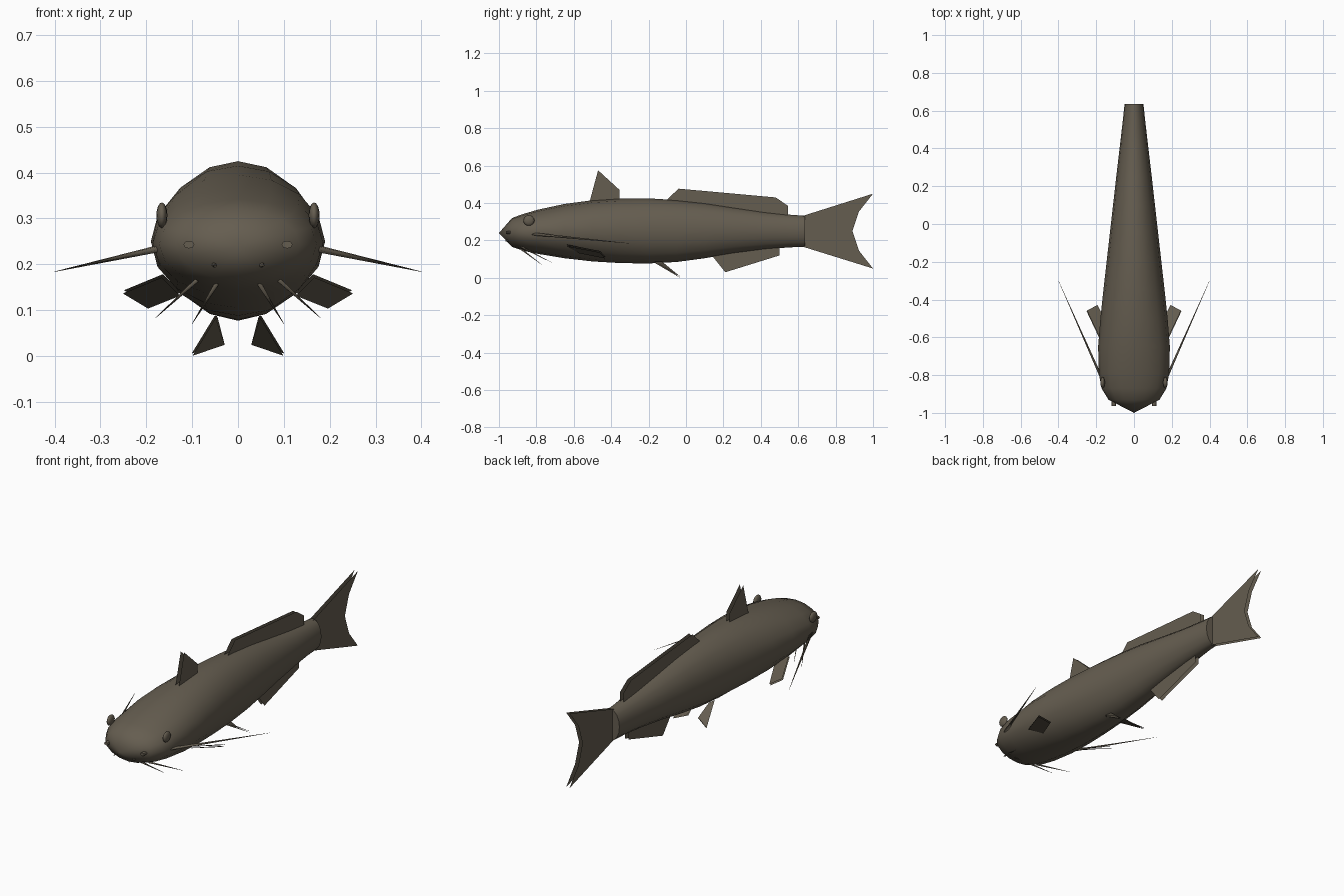
import bpy, bmesh, math
from mathutils import Vector

if "Cube" in bpy.data.objects:
    bpy.data.objects.remove(bpy.data.objects["Cube"])

skin = bpy.data.materials.new("olive brown skin")
skin.use_nodes = True
colour = (0.13, 0.11, 0.08, 1)
skin.diffuse_color = colour
bsdf = skin.node_tree.nodes["Principled BSDF"]
bsdf.inputs["Base Color"].default_value = colour
bsdf.inputs["Roughness"].default_value = 0.8


def finish(name, bm, smooth=False):
    """Turn a bmesh into a named object."""
    mesh = bpy.data.meshes.new(name)
    bm.to_mesh(mesh)
    bm.free()
    mesh.materials.append(skin)
    ob = bpy.data.objects.new(name, mesh)
    bpy.context.collection.objects.link(ob)
    for p in mesh.polygons:
        p.use_smooth = smooth
    return ob


def sheet(name, points, gap):
    """Fin made of two thin open sheets."""
    bm = bmesh.new()
    bm.faces.new([bm.verts.new(p) for p in points])
    ob = finish(name, bm)
    mod = ob.modifiers.new("sheets", "SOLIDIFY")
    mod.thickness = gap
    mod.offset = 0
    mod.use_rim = False
    return ob


def spike(name, start, end, radius):
    """Slim tapering cone between two points."""
    a, b = Vector(start), Vector(end)
    bm = bmesh.new()
    bmesh.ops.create_cone(bm, cap_ends=True, segments=6, radius1=radius,
                          radius2=0.0005, depth=(b - a).length)
    rot = (b - a).to_track_quat("Z", "Y").to_matrix()
    for v in bm.verts:
        v.co = rot @ v.co + (a + b) / 2
    return finish(name, bm, True)


# Body: lofted ellipses as (y, half width, bottom, top)
sections = [(-0.93, 0.135, 0.165, 0.32), (-0.87, 0.172, 0.145, 0.342),
            (-0.79, 0.186, 0.128, 0.365), (-0.65, 0.19, 0.105, 0.395),
            (-0.5, 0.178, 0.088, 0.415), (-0.35, 0.162, 0.079, 0.425),
            (-0.2, 0.145, 0.077, 0.425), (-0.05, 0.128, 0.085, 0.416),
            (0.1, 0.111, 0.105, 0.4), (0.25, 0.094, 0.13, 0.377),
            (0.42, 0.074, 0.152, 0.352), (0.55, 0.059, 0.163, 0.338),
            (0.635, 0.05, 0.166, 0.332)]
SIDES = 16
bm = bmesh.new()
rings = []
for y, w, low, high in sections:
    ring = []
    for i in range(SIDES):
        a = math.tau * i / SIDES
        ring.append(bm.verts.new((w * math.sin(a), y,
                                  (low + high) / 2 + (high - low) / 2 * math.cos(a))))
    rings.append(ring)
nose = bm.verts.new((0, -1, 0.24))
for i in range(SIDES):
    j = (i + 1) % SIDES
    bm.faces.new((nose, rings[0][i], rings[0][j]))
    for r, s in zip(rings, rings[1:]):
        bm.faces.new((r[i], s[i], s[j], r[j]))
bm.faces.new(rings[-1])
bmesh.ops.recalc_face_normals(bm, faces=bm.faces)
body = finish("body", bm, True)
bpy.context.view_layer.objects.active = body
body.select_set(True)
bpy.ops.object.shade_smooth_by_angle(angle=math.radians(60))

# Upright fins, outlined in the side plane
upright = {
    "dorsal_fin": [(-0.52, 0.39), (-0.47, 0.575), (-0.355, 0.47), (-0.355, 0.4)],
    "rear_dorsal_fin": [(-0.12, 0.4), (-0.04, 0.477), (0.48, 0.43),
                        (0.545, 0.385), (0.545, 0.32)],
    "anal_fin": [(0.13, 0.13), (0.21, 0.03), (0.5, 0.12), (0.5, 0.18)],
    "tail_fin": [(0.62, 0.33), (1, 0.45), (0.925, 0.355), (0.89, 0.25),
                 (0.925, 0.145), (1, 0.05), (0.62, 0.168)],
}
for name, outline in upright.items():
    sheet(name, [(0, y, z) for y, z in outline], 0.02)

# Paired parts on each side
for side, s in (("left", 1), ("right", -1)):
    sheet(side + "_pectoral_fin",
          [(s * 0.165, -0.64, 0.175), (s * 0.25, -0.46, 0.14),
           (s * 0.195, -0.43, 0.107), (s * 0.125, -0.57, 0.135)], 0.008)
    sheet(side + "_pelvic_fin",
          [(s * 0.05, -0.17, 0.085), (s * 0.1, -0.03, 0.003),
           (s * 0.03, -0.06, 0.027), (s * 0.045, -0.13, 0.085)], 0.006)
    spike(side + "_long_barbel", (s * 0.17, -0.82, 0.235), (s * 0.4, -0.3, 0.184), 0.008)
    spike(side + "_outer_chin_barbel", (s * 0.09, -0.88, 0.165), (s * 0.18, -0.72, 0.083), 0.005)
    spike(side + "_inner_chin_barbel", (s * 0.045, -0.89, 0.16), (s * 0.1, -0.77, 0.07), 0.005)
    spike(side + "_lip_bump", (s * 0.05, -0.945, 0.2), (s * 0.057, -0.97, 0.197), 0.008)

    # Flattened eye lying against the head
    bm = bmesh.new()
    bmesh.ops.create_uvsphere(bm, u_segments=12, v_segments=8, radius=1)
    for v in bm.verts:
        v.co = (s * 0.166 + v.co.x * 0.012, -0.84 + v.co.y * 0.03, 0.307 + v.co.z * 0.028)
    finish(side + "_eye", bm, True)

    # Short nostril tube
    bm = bmesh.new()
    bmesh.ops.create_cone(bm, cap_ends=True, segments=8, radius1=0.012, radius2=0.012, depth=0.025)
    for v in bm.verts:
        v.co = (s * 0.107 + v.co.x, -0.95 + v.co.z, 0.243 + v.co.y * 0.7)
    bmesh.ops.recalc_face_normals(bm, faces=bm.faces)
    finish(side + "_nostril", bm)
